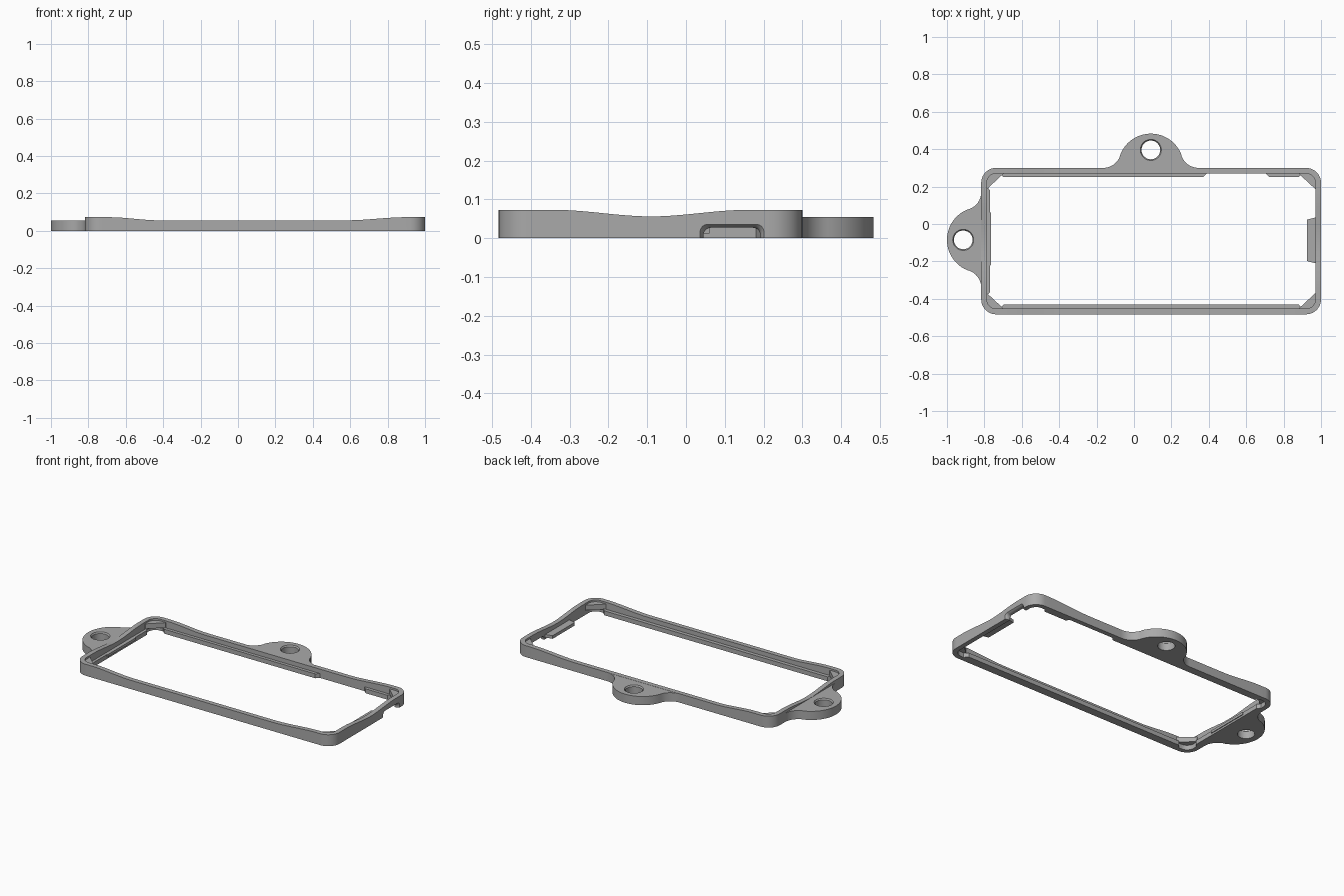
import bpy, bmesh, math

cube = bpy.data.objects.get("Cube")
if cube:
    bpy.data.objects.remove(cube)

grey = bpy.data.materials.new("plain_grey")
grey.use_nodes = True
grey.diffuse_color = (0.4, 0.4, 0.4, 1)
grey.node_tree.nodes["Principled BSDF"].inputs["Base Color"].default_value = (0.4, 0.4, 0.4, 1)

X0, X1, Y0, Y1 = -0.817, 1.0, -0.483, 0.30    # outer frame limits
WALL, RADIUS, TOP = 0.03, 0.08, 0.073
IX0, IX1, IY0, IY1 = X0 + WALL, X1 - WALL, Y0 + WALL, Y1 - WALL


def finish(name, bm):
    bmesh.ops.recalc_face_normals(bm, faces=bm.faces)
    mesh = bpy.data.meshes.new(name)
    bm.to_mesh(mesh)
    bm.free()
    mesh.materials.append(grey)
    ob = bpy.data.objects.new(name, mesh)
    bpy.context.collection.objects.link(ob)
    return ob


def activate(ob):
    bpy.ops.object.select_all(action='DESELECT')
    ob.select_set(True)
    bpy.context.view_layer.objects.active = ob


def smooth(ob):
    activate(ob)
    bpy.ops.object.shade_smooth_by_angle(angle=math.radians(30))


def loft(name, rings):
    """Closed solid through a list of equal-length point rings."""
    bm = bmesh.new()
    loops = [[bm.verts.new(p) for p in ring] for ring in rings]
    n = len(loops[0])
    for a, b in zip(loops, loops[1:]):
        for i in range(n):
            j = (i + 1) % n
            bm.faces.new((a[i], a[j], b[j], b[i]))
    bm.faces.new(loops[0])
    bm.faces.new(loops[-1])
    return finish(name, bm)


def prism(name, outline, z0, z1):
    return loft(name, [[(x, y, z) for x, y in outline] for z in (z0, z1)])


def cut(ob, cutter):
    cutter.hide_render = True
    activate(ob)
    mod = ob.modifiers.new("cut", 'BOOLEAN')
    mod.operation, mod.object, mod.solver = 'DIFFERENCE', cutter, 'EXACT'
    bpy.ops.object.modifier_apply(modifier=mod.name)
    bpy.data.objects.remove(cutter)


def arc(cx, cy, r, a0, a1, n=12):
    angles = [math.radians(a0 + (a1 - a0) * i / n) for i in range(n + 1)]
    return [(cx + r * math.cos(a), cy + r * math.sin(a)) for a in angles]


def ease(t):
    t = min(1, max(0, t))
    return t * t * (3 - 2 * t)


def rim_height(x, y):
    """Rim dips in the middle of every side."""
    along_x = max(ease((-0.42 - x) / 0.27), ease((x - 0.58) / 0.32))
    along_y = ease(abs(y + 0.09) / 0.25)
    return 0.056 + (TOP - 0.056) * min(along_x if y < Y0 + RADIUS or y > Y1 - RADIUS else 1,
                                       along_y if x < X0 + RADIUS or x > X1 - RADIUS else 1)


def rounded_rectangle(inset):
    """Corner arcs joined by subdivided straight sides."""
    r = RADIUS - inset
    xa, xb, ya, yb = X0 + RADIUS, X1 - RADIUS, Y0 + RADIUS, Y1 - RADIUS
    corners = [(xb, yb, 0), (xa, yb, 90), (xa, ya, 180), (xb, ya, 270)]
    arcs = [arc(cx, cy, r, a, a + 90, 10) for cx, cy, a in corners]
    pts = []
    for i, a in enumerate(arcs):
        p, q = a[-1], arcs[(i + 1) % 4][0]
        pts += a
        pts += [(p[0] + (q[0] - p[0]) * k / 40, p[1] + (q[1] - p[1]) * k / 40)
                for k in range(1, 40)]
    return pts


# Main frame with a wavy top edge
outer, inner = rounded_rectangle(0), rounded_rectangle(WALL)
bm = bmesh.new()
heights = [rim_height(*p) for p in outer]
loops = [[bm.verts.new((x, y, h * up)) for (x, y), h in zip(pts, heights)]
         for pts, up in ((outer, 0), (outer, 1), (inner, 1), (inner, 0))]
for k in range(4):
    a, b = loops[k], loops[(k + 1) % 4]
    for i in range(len(a)):
        j = (i + 1) % len(a)
        bm.faces.new((a[i], a[j], b[j], b[i]))
frame = finish("frame", bm)


# Flared cable slot in the left side wall
def slot_ring(x, grow):
    y0, y1, z = 0.045 - grow, 0.192 + grow, 0.027 + grow
    pts = [(y0, -0.05), (y1, -0.05)] + arc(y1 - 0.02, z - 0.02, 0.02, 0, 90, 6)
    pts += arc(y0 + 0.02, z - 0.02, 0.02, 90, 180, 6)
    return [(x, y, h) for y, h in pts]


cut(frame, loft("slot_cutter", [slot_ring(0.9, 0), slot_ring(0.984, 0),
                                slot_ring(0.994, 0.004), slot_ring(1.004, 0.012)]))
smooth(frame)


# Mounting ears with flared feet and countersunk holes
def ear(name, place):
    half = [(0.255, -0.015)] + arc(0.255, 0.096, 0.096, 270, 199)
    dome = arc(0, 0.008, 0.175, 19, 161, 32)
    outline = half + dome + [(-u, v) for u, v in reversed(half)]
    ob = prism(name, [place(u, v) for u, v in outline], 0, 0.055)
    rings = []
    for r, z in ((0.05, -0.02), (0.05, 0.047), (0.056, 0.054), (0.06, 0.07)):
        rings.append([(*place(u, v), z) for u, v in arc(0, 0.096, r, 0, 350, 35)])
    cut(ob, loft("hole_cutter", rings))
    smooth(ob)


ear("back_ear", lambda u, v: (0.09 + u, Y1 + v))
ear("right_ear", lambda u, v: (X0 - v, -0.085 + u))


# Retaining lips along the inside, with slanted ends
def lip(name, a, b, wall, depth, z0, z1, along_x=True, slant=0.02):
    sign = 1 if depth > 0 else -1
    outline = [(a, wall - 0.005 * sign), (b, wall - 0.005 * sign), (b, wall),
               (b - slant, wall + depth), (a + slant, wall + depth), (a, wall)]
    if not along_x:
        outline = [(y, x) for x, y in outline]
    return prism(name, outline, z0, z1)


lip("front_lip", IX0 + 0.07, IX1 - 0.07, IY0, 0.023, 0, 0.028)
lip("back_lip_long", IX0 + 0.07, 0.39, IY1, -0.02, 0, 0.028)
lip("back_lip_short", 0.705, IX1 - 0.07, IY1, -0.02, 0, 0.028)
lip("right_lip", IY0 + 0.07, IY1 - 0.07, IX0, 0.018, 0, 0.028, False)
lip("right_ridge", -0.225, 0.065, IX0, 0.023, 0.012, 0.028, False, 0.005)
lip("left_tab", -0.21, 0.035, IX1, -0.045, 0.01, 0.03, False, 0.012)

# Diagonal corner gussets
for x, sx, side in ((IX0, 1, "right"), (IX1, -1, "left")):
    for y, sy, end in ((IY0, 1, "front"), (IY1, -1, "back")):
        prism(f"{end}_{side}_gusset",
              [(x, y), (x + 0.088 * sx, y), (x + 0.088 * sx, y + 0.002 * sy),
               (x + 0.002 * sx, y + 0.082 * sy), (x, y + 0.082 * sy)], 0.03, 0.062)
